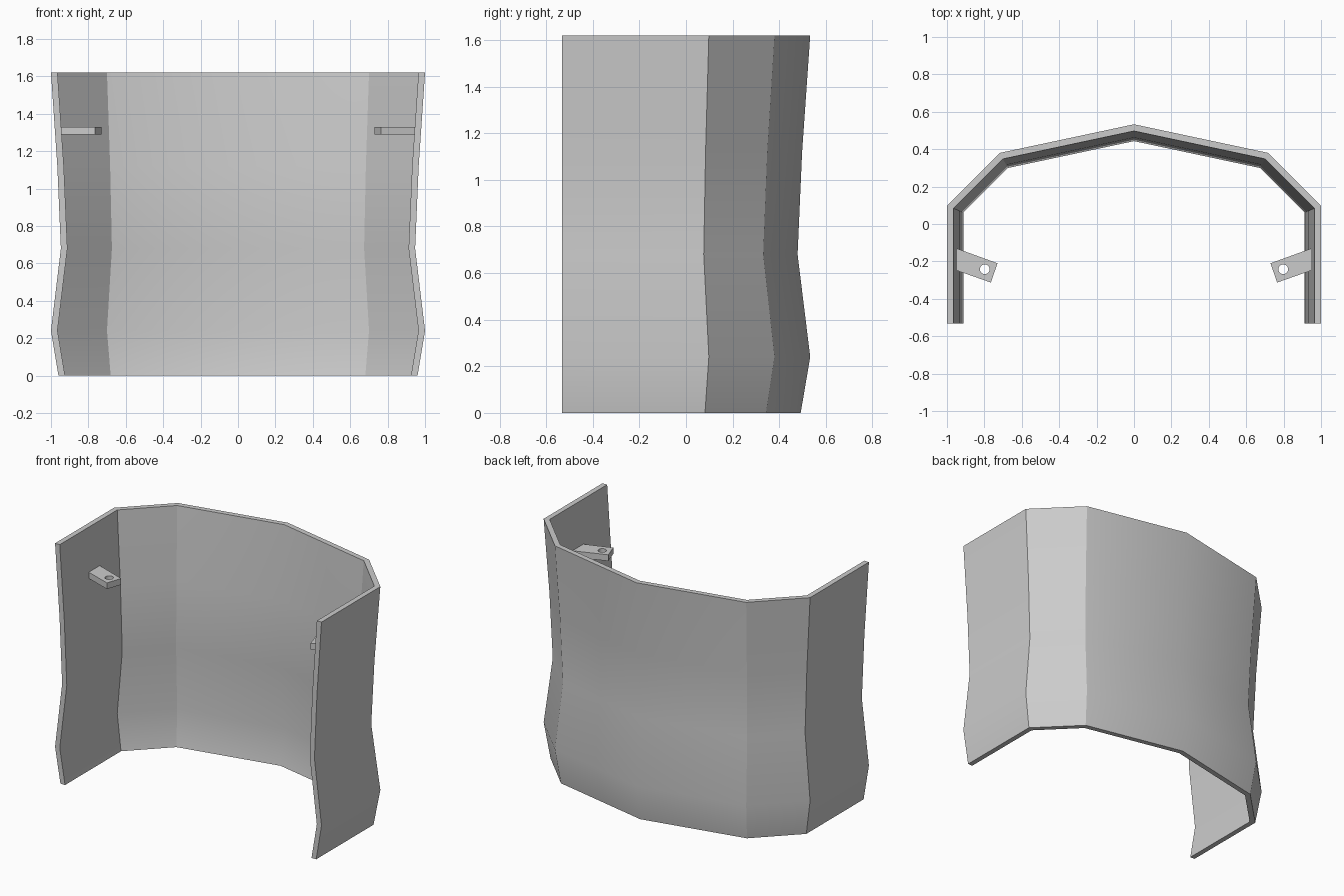
import bpy
import bmesh
from math import cos, sin, pi, radians
from mathutils import Vector

if "Cube" in bpy.data.objects:
    bpy.data.objects.remove(bpy.data.objects["Cube"], do_unlink=True)

grey = bpy.data.materials.new("plain grey")
grey.use_nodes = True
grey.diffuse_color = (0.6, 0.6, 0.6, 1)
grey.node_tree.nodes["Principled BSDF"].inputs["Base Color"].default_value = (0.6, 0.6, 0.6, 1)

WALL = 0.035
HALF = [(1, -0.533), (1, 0.098), (0.718, 0.38), (0, 0.533)]
PLAN = [Vector(p) for p in HALF + [(-x, y) for x, y in HALF[-2::-1]]]
# height and inward shift of the wall at that height
LEVELS = [(0, 0.04), (0.24, 0), (0.68, 0.053), (1.12, 0.034), (1.62, 0)]


def inset(points, d):
    """Shift an open path inward with mitred corners."""
    out = []
    for i, p in enumerate(points):
        a = (p - points[i - 1]).normalized() if i else None
        b = (points[i + 1] - p).normalized() if i < len(points) - 1 else None
        a, b = a or b, b or a
        na, nb = Vector((-a.y, a.x)), Vector((-b.y, b.x))
        out.append(p + (na + nb) * d / (1 + na.dot(nb)))
    return out


def finish(bm, name):
    bmesh.ops.recalc_face_normals(bm, faces=bm.faces)
    mesh = bpy.data.meshes.new(name)
    bm.to_mesh(mesh)
    bm.free()
    mesh.materials.append(grey)
    obj = bpy.data.objects.new(name, mesh)
    bpy.context.collection.objects.link(obj)
    bpy.ops.object.select_all(action="DESELECT")
    obj.select_set(True)
    bpy.context.view_layer.objects.active = obj
    bpy.ops.object.shade_smooth_by_angle(angle=radians(30))


# Curved wall: closed plan rings lofted through the levels
bm = bmesh.new()
rings = []
for z, d in LEVELS:
    loop = inset(PLAN, d) + inset(PLAN, d + WALL)[::-1]
    rings.append([bm.verts.new((p.x, p.y, z)) for p in loop])
n = len(rings[0])
for low, high in zip(rings, rings[1:]):
    for i in range(n):
        j = (i + 1) % n
        bm.faces.new((low[i], low[j], high[j], high[i]))
for ring in (rings[0], rings[-1]):
    for i in range(n // 2 - 1):
        bm.faces.new((ring[i], ring[i + 1], ring[n - 2 - i], ring[n - 1 - i]))
finish(bm, "curved_wall")


# Mounting tabs: angled plates with a round hole
def tab(side, name):
    bm = bmesh.new()
    outline = [(0.95, -0.13), (0.95, -0.248), (0.765, -0.313), (0.73, -0.21)]
    hole = [(0.798 + 0.026 * cos(k * pi / 12), -0.242 + 0.026 * sin(k * pi / 12))
            for k in range(24)]
    edges = []
    for path in (outline, hole):
        vs = [bm.verts.new((side * x, y, 1.288)) for x, y in path]
        edges += [bm.edges.new((vs[i - 1], vs[i])) for i in range(len(vs))]
    bmesh.ops.triangle_fill(bm, edges=edges, use_beauty=True)
    grown = bmesh.ops.extrude_face_region(bm, geom=bm.faces[:], use_keep_orig=True)
    top = [v for v in grown["geom"] if isinstance(v, bmesh.types.BMVert)]
    bmesh.ops.translate(bm, verts=top, vec=(0, 0, 0.042))
    finish(bm, name)


tab(1, "left_tab")
tab(-1, "right_tab")
